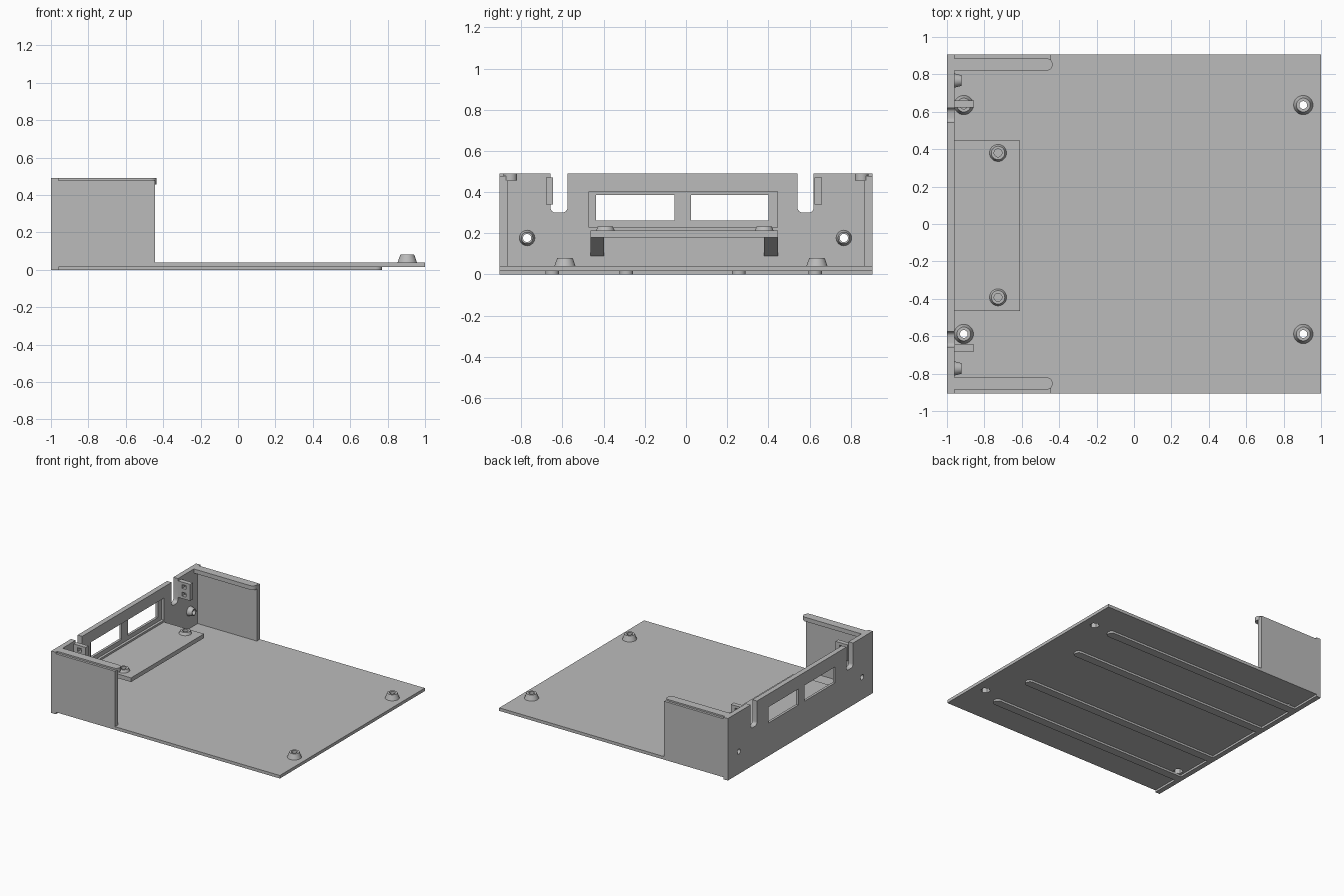
import bpy
import bmesh
from math import pi, cos, sin, radians
from mathutils import Matrix, Vector

if "Cube" in bpy.data.objects:
    bpy.data.objects.remove(bpy.data.objects["Cube"], do_unlink=True)

grey = bpy.data.materials.new("matte grey plastic")
grey.use_nodes = True
grey.diffuse_color = (0.5, 0.5, 0.5, 1)
grey.node_tree.nodes["Principled BSDF"].inputs["Base Color"].default_value = (0.5, 0.5, 0.5, 1)


def add_box(bm, x, y, z):
    size = Vector((x[1] - x[0], y[1] - y[0], z[1] - z[0]))
    centre = Vector((sum(x), sum(y), sum(z))) / 2
    bmesh.ops.create_cube(bm, size=1, matrix=Matrix.Translation(centre) @ Matrix.Diagonal((*size, 1)))


def add_cone(bm, at, r1, r2, depth, sides=32, along_x=False):
    """Cone whose base centre is `at`, pointing up or along +x."""
    turn = Matrix.Rotation(pi / 2, 4, 'Y') if along_x else Matrix()
    place = Matrix.Translation(at) @ turn @ Matrix.Translation((0, 0, depth / 2))
    bmesh.ops.create_cone(bm, cap_ends=True, segments=sides, radius1=r1, radius2=r2,
                          depth=depth, matrix=place)


def add_prism(bm, points, offset):
    face = bm.faces.new([bm.verts.new(p) for p in points])
    new = bmesh.ops.extrude_face_region(bm, geom=[face])["geom"]
    verts = [v for v in new if isinstance(v, bmesh.types.BMVert)]
    bmesh.ops.translate(bm, vec=offset, verts=verts)


def add_bar(bm, x0, x1, y, r, z0, z1):
    """Flat bar along x with a half-round end at x1."""
    arc = [(x1 - r + r * cos(a), y + r * sin(a), z0)
           for a in (radians(-90 + 15 * i) for i in range(13))]
    add_prism(bm, [(x0, y - r, z0)] + arc + [(x0, y + r, z0)], (0, 0, z1 - z0))


def finish(name, bm, cutters=()):
    bmesh.ops.recalc_face_normals(bm, faces=bm.faces)
    mesh = bpy.data.meshes.new(name)
    bm.to_mesh(mesh)
    bm.free()
    obj = bpy.data.objects.new(name, mesh)
    bpy.context.collection.objects.link(obj)
    mesh.materials.append(grey)
    bpy.ops.object.select_all(action='DESELECT')
    bpy.context.view_layer.objects.active = obj
    obj.select_set(True)
    for cutter in cutters:
        mod = obj.modifiers.new("cut", 'BOOLEAN')
        mod.operation, mod.solver, mod.object = 'DIFFERENCE', 'EXACT', cutter
        bpy.ops.object.modifier_apply(modifier=mod.name)
    bpy.ops.object.shade_smooth_by_angle(angle=radians(30))
    return obj


def cutter(name, bm):
    obj = finish(name, bm)
    obj.hide_render = True
    obj.hide_set(True)
    helpers.append(obj)
    return obj


helpers = []
BACK, INNER = -1.0, -0.96
mounts = [(x, y) for x in (-0.91, 0.905) for y in (-0.588, 0.636)]
wall_mounts = [(-0.772, 0.177), (0.767, 0.177)]

# Cutters for the floor mounts: bolt hole and hexagonal nut pocket
bm = bmesh.new()
for x, y in mounts:
    add_cone(bm, (x, y, -0.1), 0.021, 0.021, 0.3)
bolt_holes = cutter("bolt_hole_cutter", bm)
bm = bmesh.new()
for x, y in mounts:
    add_cone(bm, (x, y, -0.01), 0.035, 0.035, 0.065, sides=6)
nut_pockets = cutter("nut_pocket_cutter", bm)

# Floor plate and its raised mounts
bm = bmesh.new()
add_box(bm, (INNER, 1), (-0.905, 0.905), (0.016, 0.04))
finish("floor_plate", bm, [bolt_holes, nut_pockets])
bm = bmesh.new()
for x, y in mounts:
    add_cone(bm, (x, y, 0.039), 0.052, 0.037, 0.042)
finish("floor_mounts", bm, [bolt_holes, nut_pockets])

# Runners below the floor
for i, y in enumerate((-0.65, -0.29, 0.257, 0.628)):
    bm = bmesh.new()
    add_bar(bm, INNER, 0.77, y, 0.033, 0, 0.0165)
    finish(f"runner_{i + 1}", bm)

# Cutters for the end wall: notches, windows, recess and screw holes
bm = bmesh.new()
for y0, y1 in ((-0.658, -0.576), (0.542, 0.62)):
    r = 0.025
    corner = [(y0 + r - r * cos(a), 0.3 + r - r * sin(a)) for a in (pi / 12 * i for i in range(7))]
    outline = [(y0, 0.6)] + corner + [(y0 + y1 - y, z) for y, z in reversed(corner)] + [(y1, 0.6)]
    add_prism(bm, [(-1.1, y, z) for y, z in outline], (0.2, 0, 0))
for y in ((-0.436, -0.055), (0.024, 0.40)):
    add_box(bm, (-1.1, -0.9), y, (0.261, 0.387))
for y, z in wall_mounts:
    add_cone(bm, (-1.1, y, z), 0.02, 0.02, 0.3, along_x=True)
wall_openings = cutter("wall_opening_cutter", bm)
bm = bmesh.new()
add_box(bm, (-0.98, -0.9), (-0.47, 0.445), (0.228, 0.402))
wall_recess = cutter("wall_recess_cutter", bm)

# End wall with screw mounts
bm = bmesh.new()
add_box(bm, (BACK, INNER), (-0.905, 0.905), (0, 0.49))
finish("end_wall", bm, [wall_recess, wall_openings])
bm = bmesh.new()
for y, z in wall_mounts:
    add_cone(bm, (INNER - 0.001, y, z), 0.038, 0.028, 0.04, along_x=True)
finish("wall_mounts", bm, [wall_openings])

# Side walls with a rounded guide rail on top
for side, s in (("left", 1), ("right", -1)):
    bm = bmesh.new()
    add_box(bm, (INNER, -0.443), sorted((s * 0.867, s * 0.905)), (0.039, 0.478))
    finish(f"{side}_side_wall", bm)
    bm = bmesh.new()
    add_bar(bm, INNER, -0.435, s * 0.853, 0.033, 0.457, 0.49)
    finish(f"{side}_guide_rail", bm)

# Tabs beside the notches, each with two cable-tie holes
bm = bmesh.new()
for z in (0.375, 0.435):
    add_box(bm, (-0.925, -0.89), (-1, 1), (z - 0.015, z + 0.015))
tab_holes = cutter("tab_hole_cutter", bm)
for side, y in (("right", (-0.681, -0.645)), ("left", (0.624, 0.661))):
    bm = bmesh.new()
    add_box(bm, (INNER - 0.001, -0.856), y, (0.34, 0.47))
    finish(f"{side}_tab", bm, [tab_holes])

# Shelf, its sloped brackets and mounts
bm = bmesh.new()
add_box(bm, (INNER, -0.61), (-0.465, 0.447), (0.18, 0.213))
finish("shelf", bm)
bm = bmesh.new()
for y in (-0.465, 0.38):
    add_prism(bm, [(INNER, y, 0.181), (-0.81, y, 0.181), (INNER, y, 0.09)], (0, 0.066, 0))
finish("shelf_brackets", bm)
bm = bmesh.new()
for y in (-0.392, 0.38):
    add_cone(bm, (-0.727, y, 0.214), 0.021, 0.021, 0.1)
shelf_holes = cutter("shelf_hole_cutter", bm)
bm = bmesh.new()
for y in (-0.392, 0.38):
    add_cone(bm, (-0.727, y, 0.212), 0.046, 0.036, 0.022)
finish("shelf_mounts", bm, [shelf_holes])

# The cuts are applied, so the helpers can go
for obj in helpers:
    bpy.data.objects.remove(obj, do_unlink=True)
